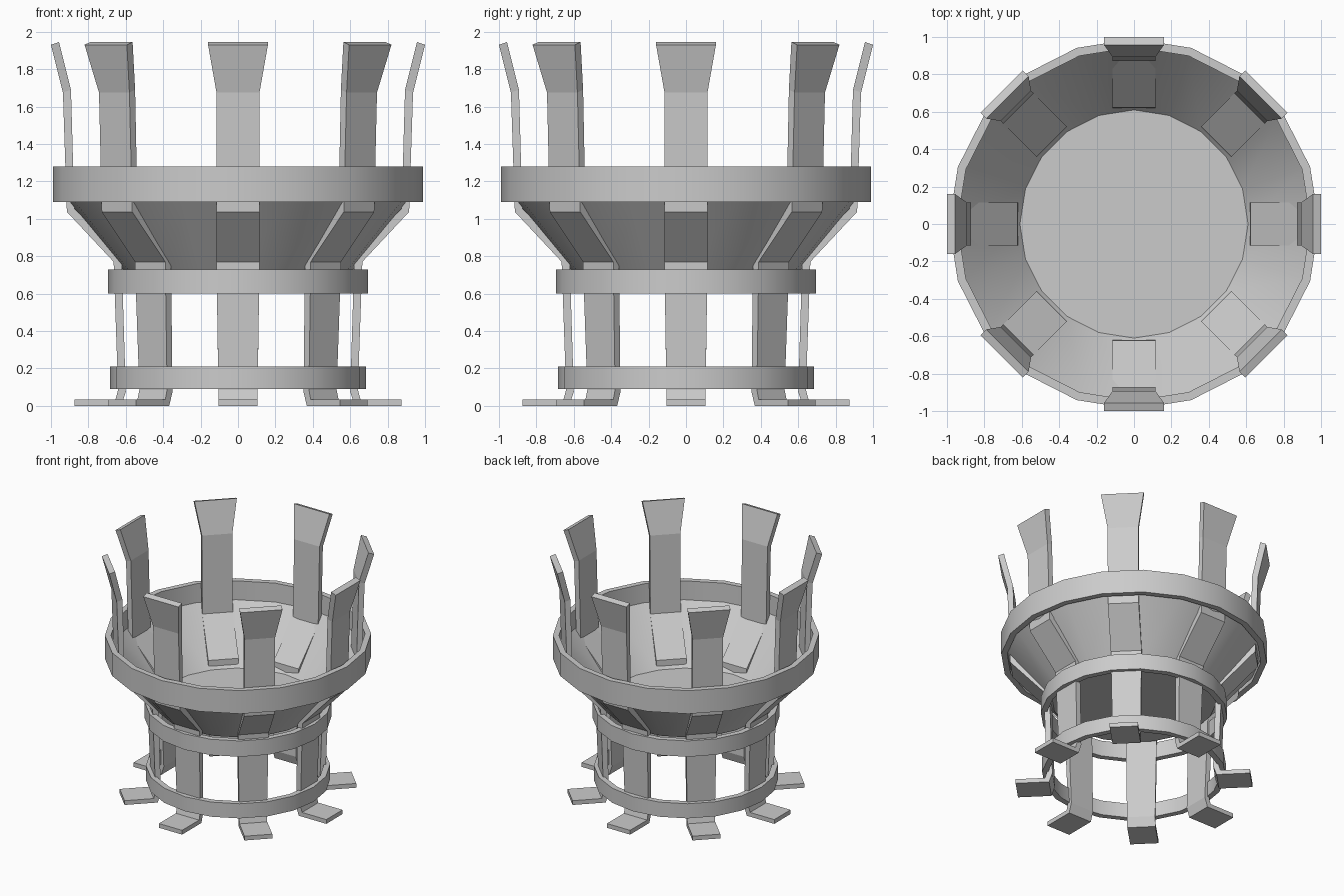
import bpy, math
from mathutils import Matrix, Vector

if "Cube" in bpy.data.objects:
    bpy.data.objects.remove(bpy.data.objects["Cube"])

SIDES = 20


def make(name, verts, faces, smooth=True):
    me = bpy.data.meshes.new(name)
    me.from_pydata(verts, [], faces)
    me.update()
    ob = bpy.data.objects.new(name, me)
    bpy.context.collection.objects.link(ob)
    bpy.ops.object.select_all(action='DESELECT')
    ob.select_set(True)
    bpy.context.view_layer.objects.active = ob
    if smooth:
        bpy.ops.object.shade_smooth_by_angle(angle=math.radians(30))
    return ob


def revolve(name, profile, closed, cap_start=False):
    """Turn an (r, z) profile around the z axis."""
    n = len(profile)
    verts = [(r * math.cos(math.tau * i / SIDES), r * math.sin(math.tau * i / SIDES), z)
             for i in range(SIDES) for r, z in profile]
    faces = []
    for i in range(SIDES):
        a, b = i * n, (i + 1) % SIDES * n
        for j in range(n if closed else n - 1):
            k = (j + 1) % n
            faces.append((a + j, b + j, b + k, a + k))
    if cap_start:
        faces.append([i * n for i in reversed(range(SIDES))])
    return make(name, verts, faces)


def ring(name, r_in, r_out, z0, z1):
    return revolve(name, [(r_in, z0), (r_out, z0), (r_out, z1), (r_in, z1)], True)


# Hoops
ring("top_hoop", 0.945, 0.99, 1.09, 1.28)
ring("middle_hoop", 0.65, 0.695, 0.60, 0.73)
ring("bottom_hoop", 0.64, 0.685, 0.09, 0.21)

# Bowl: flat floor and flared wall
revolve("bowl", [(0.61, 0.72), (0.945, 1.125)], False, cap_start=True)

# Bent strap: inner r, z, outer r, z, half width at each bend
STATIONS = [
    (0.875, 0.0, 0.875, 0.035, 0.105),
    (0.625, 0.0, 0.655, 0.035, 0.105),
    (0.600, 0.075, 0.641, 0.085, 0.105),
    (0.622, 0.79, 0.665, 0.77, 0.115),
    (0.875, 1.055, 0.915, 1.037, 0.115),
    (0.893, 1.69, 0.936, 1.675, 0.115),
    (0.957, 1.945, 1.0, 1.93, 0.16),
]


def strap(name, angle):
    rot = Matrix.Rotation(angle, 3, 'Z')
    verts, faces = [], []
    for ri, zi, ro, zo, w in STATIONS:
        verts += [rot @ Vector(p) for p in
                  ((ri, -w, zi), (ro, -w, zo), (ro, w, zo), (ri, w, zi))]
    last = 4 * (len(STATIONS) - 1)
    for s in range(0, last, 4):
        for j in range(4):
            k = (j + 1) % 4
            faces.append((s + j, s + k, s + 4 + k, s + 4 + j))
    faces += [(3, 2, 1, 0), (last, last + 1, last + 2, last + 3)]
    return make(name, verts, faces, smooth=False)


# Eight straps forming feet, legs, ribs and prongs
for i in range(8):
    strap(f"strap_{i + 1}", i * math.tau / 8)
